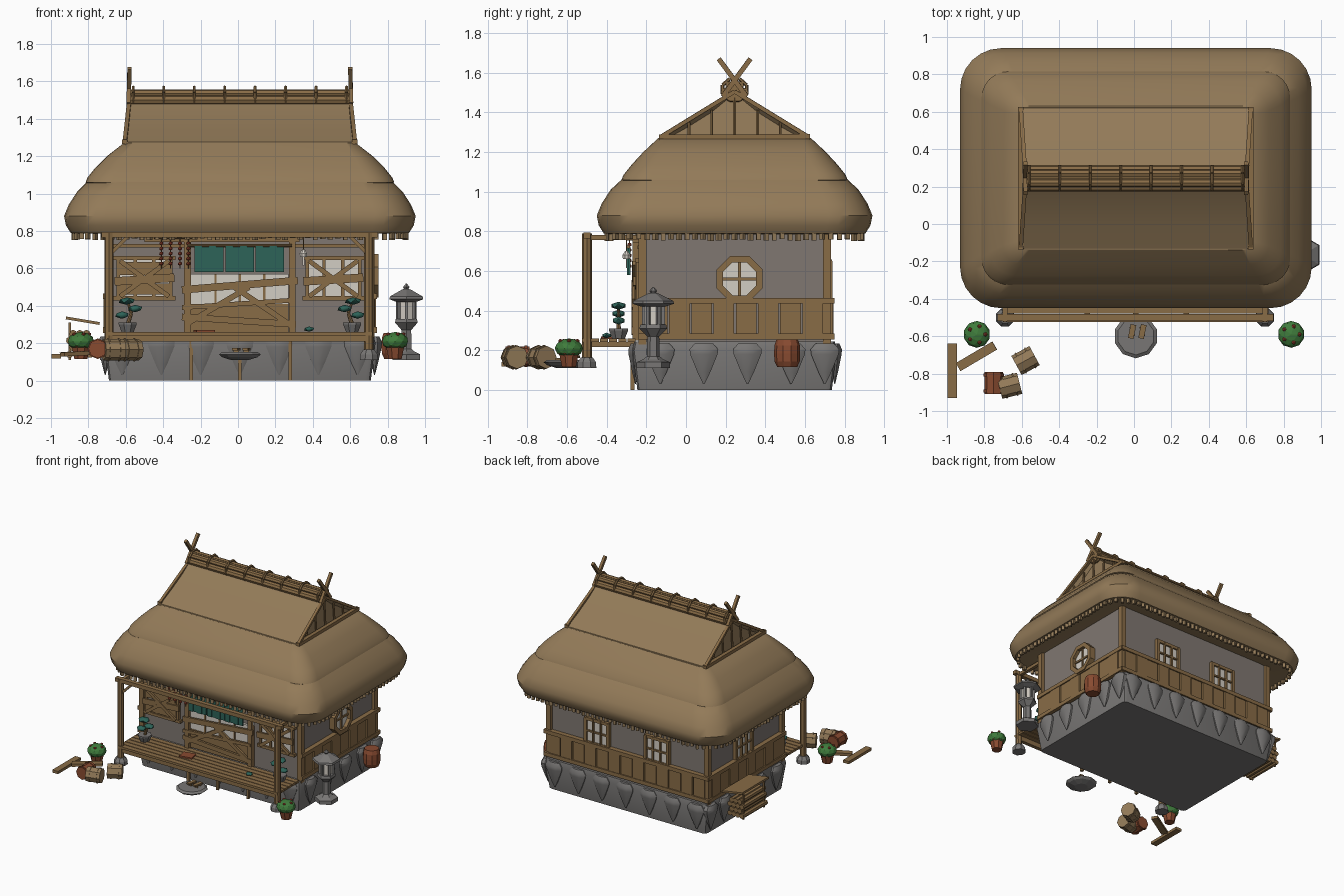
import bpy, bmesh, math, random
from mathutils import Vector, Matrix

if "Cube" in bpy.data.objects:
    bpy.data.objects.remove(bpy.data.objects["Cube"])

random.seed(4)
COLOURS = {
    "thatch": (0.29, 0.195, 0.098), "wood": (0.25, 0.15, 0.062), "plaster": (0.215, 0.185, 0.165),
    "stone": (0.19, 0.183, 0.178), "teal": (0.026, 0.125, 0.098), "leaf_green": (0.05, 0.2, 0.045),
    "terracotta": (0.25, 0.07, 0.03), "paper": (0.65, 0.61, 0.55), "fruit_red": (0.33, 0.06, 0.03)}
MATS = {}
for n, c in COLOURS.items():
    MATS[n] = bpy.data.materials.new(n)
    MATS[n].diffuse_color = (*c, 1)


class Part:
    """One object gathered from several simple solids."""
    def __init__(self, name, mat):
        self.name, self.mat, self.bm = name, mat, bmesh.new()

    def box(self, c, s, rz=0):
        m = Matrix.Translation(c) @ Matrix.Rotation(rz, 4, 'Z') @ Matrix.Diagonal((*s, 1))
        bmesh.ops.create_cube(self.bm, size=1, matrix=m)
        return self

    def beam(self, p, q, w, h):
        p, q = Vector(p), Vector(q)
        d = q - p
        m = (Matrix.Translation((p + q) / 2) @ d.to_track_quat('Z', 'Y').to_matrix().to_4x4()
             @ Matrix.Diagonal((w, h, d.length, 1)))
        bmesh.ops.create_cube(self.bm, size=1, matrix=m)
        return self

    def rod(self, p, q, r, r2=None, n=8):
        p, q = Vector(p), Vector(q)
        d = q - p
        m = Matrix.Translation((p + q) / 2) @ d.to_track_quat('Z', 'Y').to_matrix().to_4x4()
        bmesh.ops.create_cone(self.bm, cap_ends=True, segments=n, radius1=r,
                              radius2=r if r2 is None else r2, depth=d.length, matrix=m)
        return self

    def ball(self, c, s, sub=1):
        m = Matrix.Translation(c) @ Matrix.Diagonal((*s, 1))
        bmesh.ops.create_icosphere(self.bm, subdivisions=sub, radius=1, matrix=m)
        return self

    def loft(self, rings):
        vs = [[self.bm.verts.new(p) for p in r] for r in rings]
        for a, b in zip(vs, vs[1:]):
            for i in range(len(a)):
                j = (i + 1) % len(a)
                self.bm.faces.new((a[i], a[j], b[j], b[i]))
        return [self.bm.faces.new(vs[0][::-1]), self.bm.faces.new(vs[-1])]

    def lathe(self, c, prof, n=8, sx=1, sy=1):
        self.loft([[(c[0] + sx * r * math.cos((i + .5) * math.tau / n),
                     c[1] + sy * r * math.sin((i + .5) * math.tau / n), c[2] + z)
                    for i in range(n)] for r, z in prof])
        return self

    def done(self, smooth=None):
        bmesh.ops.recalc_face_normals(self.bm, faces=self.bm.faces)
        me = bpy.data.meshes.new(self.name)
        self.bm.to_mesh(me)
        self.bm.free()
        me.materials.append(MATS[self.mat])
        if smooth:
            me.shade_smooth()
            me.set_sharp_from_angle(angle=smooth)
        ob = bpy.data.objects.new(self.name, me)
        bpy.context.collection.objects.link(ob)


CX, CY = 0.01, 0.245


def rounded(hx, hy, z, r, n=6):
    pts = []
    for k, (sx, sy) in enumerate([(1, 1), (-1, 1), (-1, -1), (1, -1)]):
        for i in range(n + 1):
            a = (k + i / n) * math.pi / 2
            pts.append((CX + sx * (hx - r) + r * math.cos(a), CY + sy * (hy - r) + r * math.sin(a), z))
    return pts


# Stone base with pointed facing stones
p = Part("stone_base", "stone")
p.loft([rounded(.70, .49, 0, .03, 2), rounded(.725, .515, .2, .03, 2), rounded(.715, .505, .245, .03, 2)])
p.done(.6)
p = Part("facing_stones", "stone")
drop = [(.004, .03), (.035, .09), (.075, .18), (.078, .205), (.05, .235)]
for i in range(7):
    for y in (-.255, .75):
        p.lathe((-.62 + .21 * i, y, 0), drop, 8, 1, .5)
for y in (-.13, .09, .31, .53, .70):
    for x in (-.71, .73):
        p.lathe((x, y, 0), drop, 8, .55, 1)
p.done(.6)

# Walls, corner posts and boarded skirting
Part("walls", "plaster").box((CX, CY, .54), (1.39, .93, .62)).done()
p = Part("corner_posts", "wood")
for x in (-.69, .71):
    for y in (-.22, .71):
        p.box((x, y, .53), (.04, .04, .6))
p.done()
p = Part("skirting_boards", "wood")
for i in range(13):
    p.box((-.63 + .1067 * i, .725, .365), (.098, .025 + .012 * (i % 2), .16))
for sx in (-.70, .72):
    for i in range(8):
        p.box((sx, -.145 + .112 * i, .365), (.025 + .012 * (i % 2), .104, .16))
    for z in (.27, .45):
        p.beam((sx, -.24, z), (sx, .74, z), .045, .03)
for z in (.27, .45):
    p.beam((-.72, .725, z), (.74, .725, z), .045, .03)
p.done()

# Thatched roof: two tiers, gabled top
p = Part("lower_thatch", "thatch")
p.loft([rounded(.68, .46, .83, .05), rounded(.87, .62, .785, .17), rounded(.905, .66, .79, .2),
        rounded(.93, .685, .83, .22), rounded(.94, .695, .88, .22), rounded(.915, .67, .94, .21),
        rounded(.87, .625, 1.01, .19), rounded(.81, .56, 1.07, .16)])
p.done(.7)
p = Part("upper_thatch", "thatch")
p.loft([rounded(.79, .54, 1.04, .13), rounded(.825, .57, 1.06, .14), rounded(.815, .56, 1.085, .14),
        rounded(.775, .52, 1.135, .13), rounded(.71, .46, 1.20, .1), rounded(.62, .385, 1.27, .05)])
p.done(.7)
p = Part("gable_thatch", "thatch")
half = [(.385, 1.25, .615), (.375, 1.275, .61), (.25, 1.345, .598), (.13, 1.42, .588), (.03, 1.5, .58)]
prof = [(y, z, h) for y, z, h in half] + [(-y, z, h) for y, z, h in half[::-1]]
ends = p.loft([[(CX + s * h, CY + y, z) for y, z, h in prof] for s in (-1, 1)])
bmesh.ops.recalc_face_normals(p.bm, faces=p.bm.faces)
bmesh.ops.inset_individual(p.bm, faces=ends, thickness=.02, depth=-.03)
p.done(.5)
p = Part("eave_fringe", "thatch")
ring = [Vector(v) for v in rounded(.885, .64, .78, .18)]
for a, b in zip(ring, ring[1:] + ring[:1]):
    n = max(1, round((b - a).length / .04))
    for i in range(n):
        c = a.lerp(b, (i + .5) / n)
        c.z -= random.uniform(0, .012)
        p.box(c, (.022, .022, .035), random.random())
p.done()

# Gable timbers and crossed ridge poles
p = Part("gable_timbers", "wood")
for s in (-1, 1):
    x = CX + s * .615
    p.beam((x, -.135, 1.277), (x, .625, 1.277), .03, .025)
    for k in (-1, 1):
        p.beam((x, CY + k * .375, 1.275), (CX + s * .59, CY, 1.505), .022, .02)
        p.beam((CX + s * .595, CY - k * .06, 1.48), (CX + s * .59, CY + k * .08, 1.67), .022, .024)
    for dy in (-.23, -.115, 0, .115, .23):
        p.rod((x - s * .02, CY + dy, 1.27), (x - s * .03, CY + dy, 1.475 - .55 * abs(dy)), .008, n=6)
p.done()
p = Part("ridge_logs", "wood")
for y, z, r in ((-.045, 1.5, .025), (.045, 1.5, .025), (-.025, 1.535, .022), (.025, 1.535, .022), (0, 1.505, .05)):
    p.rod((CX - .585, CY + y, z), (CX + .585, CY + y, z), r)
for i in range(8):
    x = CX - .57 + .163 * i
    pts = [Vector((x, CY + .066 * math.cos(a), 1.515 + .058 * math.sin(a))) for a in
           [k * math.tau / 8 + .39 for k in range(8)]]
    for a, b in zip(pts, pts[1:] + pts[:1]):
        p.rod(a, b, .009, n=6)
p.done()

# Veranda: planks, supports, posts and beam
p = Part("veranda_deck", "wood")
for i in range(6):
    p.box((.01, -.275 - .046 * i, .25), (1.42, .04, .018))
p.box((.01, -.5, .225), (1.42, .03, .035))
for x in (-.25, .01, .28):
    p.box((x, -.27, .11), (.02, .02, .22)).box((x, -.38, .23), (.03, .24, .025))
p.done()
p = Part("porch_frame", "wood")
for x, s in ((-.69, 1), (.70, -1)):
    p.rod((x, -.5, .15), (x, -.5, .79), .025)
    p.beam((x, -.5, .67), (x + s * .1, -.5, .77), .018, .018)
    p.beam((x, -.5, .77), (x, -.22, .77), .025, .025)
p.beam((-.73, -.5, .78), (.745, -.5, .78), .035, .03)
p.done()
p = Part("post_footings", "stone")
for x in (-.69, .70):
    p.lathe((x, -.5, .11), [(.052, 0), (.05, .03), (.032, .055)])
p.done()

# Doorway with paper panels, boards and banner
Part("door_paper", "paper").box((.01, -.232, .49), (.52, .02, .16)).done()
p = Part("door_timbers", "wood")
p.box((.01, -.235, .335), (.52, .02, .15)).beam((-.5, -.25, .755), (.33, -.25, .755), .04, .03)
for x in (-.27, .29):
    p.box((x, -.25, .5), (.035, .04, .5))
for x in (-.12, .01, .14):
    p.box((x, -.24, .49), (.012, .02, .16))
for a, b, h in (((-.3, .485), (.32, .535), .04), ((-.3, .39), (.3, .43), .025), ((-.3, .34), (.31, .30), .035),
                ((-.28, .3), (.06, .5), .03), ((-.02, .5), (.29, .29), .03)):
    p.beam((a[0], -.265, a[1]), (b[0], -.265, b[1]), .018, h)
p.rod((-.27, -.29, .722), (.29, -.29, .722), .009)
p.done()
p = Part("door_banner", "teal")
for x in (-.155, .01, .17):
    for k in range(4):
        p.box((x - .057 + .038 * k, -.292 + .006 * (k % 2), .65), (.039, .012, .14))
p.done()

# Front windows, boarded over
p = Part("front_window_paper", "paper")
for x in (-.5, .51):
    p.box((x, -.228, .55), (.27, .02, .2))
p.done()
p = Part("front_window_timbers", "wood")
for x in (-.5, .51):
    for z in (.44, .655):
        p.box((x, -.24, z), (.33, .03, .022))
    for dx in (-.14, -.05, .05, .14):
        p.box((x + dx, -.238, .55), (.018, .025, .21))
    p.beam((x - .16, -.26, .53), (x + .16, -.26, .55), .015, .045)
    p.beam((x - .13, -.262, .45), (x + .13, -.262, .64), .015, .025)
    p.beam((x - .13, -.265, .64), (x + .13, -.265, .45), .015, .025)
p.box((-.5, -.25, .60), (.26, .015, .07)).box((-.5, -.25, .49), (.26, .015, .06))
p.box((CX, -.235, .72), (1.38, .02, .018))
p.done()

# Round side window, lattice windows at back and left
p = Part("octagon_window_paper", "paper")
p.rod((.69, .27, .56), (.722, .27, .56), .1).done()
p = Part("octagon_window_frame", "wood")
pts = [Vector((.725, .27 + .108 * math.cos(a), .56 + .108 * math.sin(a))) for a in
       [(k + .5) * math.tau / 8 for k in range(8)]]
for a, b in zip(pts, pts[1:] + pts[:1]):
    e = (b - a) * .08
    p.beam(a - e, b + e, .05, .032)
p.box((.725, .27, .56), (.015, .014, .2)).box((.725, .27, .56), (.015, .2, .014))
p.done()
pane, lat = Part("lattice_window_paper", "paper"), Part("lattice_window_frames", "wood")
for c, u in (((.28, .715), (1, 0)), ((-.25, .715), (1, 0)), ((-.69, .27), (0, 1))):
    def slab(part, off, z, w, h, t):
        part.box((c[0] + u[0] * off, c[1] + u[1] * off, z), (w if u[0] else t, t if u[0] else w, h))
    slab(pane, 0, .55, .19, .18, .012)
    for off, w in ((-.1, .024), (-.033, .012), (.033, .012), (.1, .024)):
        slab(lat, off, .55, w, .2, .045)
    for z, h in ((.455, .024), (.55, .012), (.645, .024)):
        slab(lat, 0, z, .22, h, .04)
pane.done()
lat.done()

# Hanging fruit strings and wind chime
p, q = Part("fruit_strings", "fruit_red"), Part("fruit_cords", "wood")
for x in (-.41, -.36, -.31, -.265):
    q.rod((x, -.285, .6), (x, -.285, .765), .003, n=5)
    for k in range(5):
        p.ball((x, -.285, .625 + .027 * k), (.013, .013, .011))
q.rod((-.45, -.285, .765), (-.23, -.285, .765), .008).rod((.35, -.3, .7), (.35, -.3, .77), .003, n=5)
p.done()
q.done()
Part("wind_chime", "paper").lathe((.35, -.3, .66), [(.02, 0), (.022, .02), (.008, .04)]).box((.35, -.3, .64), (.012, .003, .05)).done()

# Stone lantern
p = Part("lantern", "stone")
p.lathe((.9, -.165, .11), [(.085, 0), (.085, .03), (.05, .045), (.032, .06), (.03, .16), (.06, .19), (.07, .2), (.065, .22)], 6)
p.lathe((.9, -.165, .42), [(.06, 0), (.105, .015), (.1, .03), (.03, .065), (.014, .07), (.02, .08), (.002, .1)], 6)
for i in range(6):
    a = (i + .5) * math.tau / 6
    p.box((.9 + .05 * math.cos(a), -.165 + .05 * math.sin(a), .375), (.016, .016, .1), a)
p.done()
Part("lantern_light", "paper").lathe((.9, -.165, .33), [(.043, 0), (.043, .09)], 6).done()

# Dwarf trees on the deck
pot, trunk, leaf = Part("tree_pots", "stone"), Part("tree_trunks", "wood"), Part("tree_foliage", "teal")
for x, s in ((-.59, 1), (.61, -1)):
    pot.lathe((x, -.34, .26), [(.035, 0), (.052, .04), (.052, .05)])
    trunk.rod((x, -.34, .3), (x + s * .02, -.34, .36), .012, .009).rod((x + s * .02, -.34, .36), (x, -.34, .42), .009, .006)
    for dx, z, r in ((-.03, .35, .04), (.04, .385, .042), (-.005, .425, .048)):
        leaf.ball((x + s * dx, -.34, z), (r, r * .85, .02))
leaf.ball((.38, -.4, .275), (.03, .025, .014))
pot.done(), trunk.done(), leaf.done(.9)

# Flower pots
pot, leaf, bud = Part("flower_pots", "terracotta"), Part("flower_foliage", "leaf_green"), Part("flower_buds", "fruit_red")
for x in (-.84, .84):
    pot.lathe((x, -.59, .115), [(.038, 0), (.052, .065), (.06, .067), (.06, .085)])
    leaf.ball((x, -.59, .21), (.072, .072, .05), 2)
    for k in range(5):
        a = k * 1.257
        bud.ball((x + .045 * math.cos(a), -.59 + .045 * math.sin(a), .248), (.012, .012, .01))
pot.box((-.18, -.38, .264), (.1, .08, .012), .2)
pot.done(), leaf.done(), bud.done()

# Stepping stone and clogs
Part("stepping_stone", "stone").lathe((.01, -.6, .11), [(.05, 0), (.1, .015), (.118, .03), (.1, .042)], 10).done()
p = Part("clogs", "wood")
for x in (-.01, .045):
    p.box((x, -.575, .168), (.03, .075, .012), -.2).box((x, -.555, .157), (.03, .01, .016)).box((x, -.595, .157), (.03, .01, .016))
p.done()

# Barrels, sacks, loose planks, firewood
p = Part("barrels", "terracotta")
p.lathe((.83, .51, .115), [(.05, 0), (.064, .03), (.066, .07), (.064, .11), (.054, .14)], 10)
p.rod((-.75, -.91, .17), (-.75, -.79, .17), .05).rod((-.75, -.9, .17), (-.75, -.885, .17), .055)
p.rod((-.75, -.815, .17), (-.75, -.8, .17), .055)
p.done()
p = Part("straw_bales", "thatch")
for x, y, r in ((-.58, -.73, .5), (-.665, -.865, .25)):
    d = Vector((math.cos(r), math.sin(r), 0)) * .055
    c = Vector((x, y, .165))
    p.rod(c - d, c + d, .058).rod(c - d * .6, c - d * .45, .062).rod(c + d * .45, c + d * .6, .062)
p.done()
p = Part("loose_planks", "wood")
p.box((-.972, -.785, .13), (.05, .29, .022)).beam((-.94, -.765, .14), (-.745, -.65, .15), .05, .022)
p.done()
p = Part("firewood", "wood")
for row in range(4):
    for k in range(4 - row % 2):
        x, z = -.9 + .036 * k + .018 * (row % 2), .14 + .037 * row
        p.rod((x, .28 + random.uniform(-.01, .01), z), (x, .58, z), .02, n=7)
for y in (.3, .56):
    p.box((-.9, y, .21), (.014, .014, .2))
p.beam((-.92, .43, .335), (-.74, .43, .305), .34, .015)
p.done()

for m in bpy.data.materials:
    if m.users and not m.is_grease_pencil:
        m.use_nodes = True
        m.node_tree.nodes["Principled BSDF"].inputs["Base Color"].default_value = m.diffuse_color
